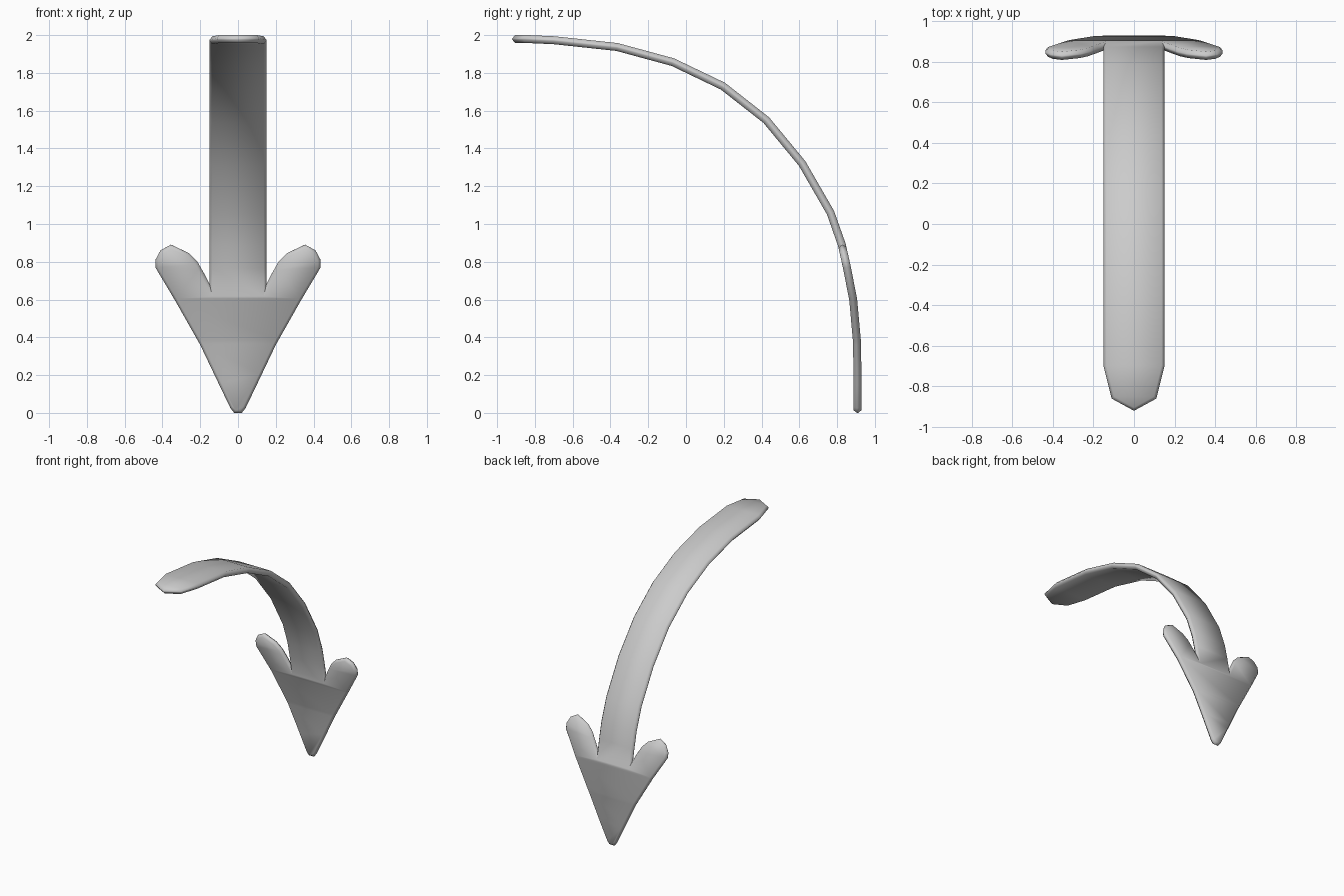
import bpy, bmesh
from mathutils import Vector

if "Cube" in bpy.data.objects:
    bpy.data.objects.remove(bpy.data.objects["Cube"])

# Centre line of the bent arrow in the side view (y, z), tail to tip
PATH = [Vector(p) for p in [
    (-0.92, 1.979), (-0.86, 1.980), (-0.70, 1.973), (-0.365, 1.937),
    (-0.07, 1.857), (0.195, 1.73), (0.425, 1.55), (0.615, 1.32),
    (0.765, 1.06), (0.825, 0.89), (0.852, 0.77), (0.885, 0.60),
    (0.905, 0.38), (0.908, 0.20), (0.908, 0.0)]]
LENGTH = [0.0]
for a, b in zip(PATH, PATH[1:]):
    LENGTH.append(LENGTH[-1] + (b - a).length)


def unit(i):
    """Averaged outward normal at a station of the centre line."""
    t = (PATH[min(i + 1, len(PATH) - 1)] - PATH[max(i - 1, 0)]).normalized()
    return Vector((-t.y, t.x))


NORMAL = [unit(i) for i in range(len(PATH))]


def locate(s):
    """Point and normal at arc length s."""
    s = max(0.0, min(s, LENGTH[-1]))
    i = 0
    while i < len(PATH) - 2 and s > LENGTH[i + 1]:
        i += 1
    f = (s - LENGTH[i]) / (LENGTH[i + 1] - LENGTH[i])
    return PATH[i].lerp(PATH[i + 1], f), NORMAL[i].lerp(NORMAL[i + 1], f)


def s_at_height(z):
    """Arc length where the lower part of the path has height z."""
    for i in range(2, len(PATH) - 1):
        a, b = PATH[i].y, PATH[i + 1].y
        if a >= z >= b:
            return LENGTH[i] + (a - z) / (a - b) * (LENGTH[i + 1] - LENGTH[i])
    return LENGTH[-1]


# Half outline: tail end, then barb and tip as (x, height)
half = [(0.0, 0.0), (0.11, LENGTH[1]), (0.15, LENGTH[2])]
half += [(x, s_at_height(z)) for x, z in [
    (0.15, 0.68), (0.175, 0.73), (0.215, 0.80), (0.26, 0.845), (0.355, 0.89),
    (0.41, 0.86), (0.437, 0.81), (0.437, 0.77), (0.33, 0.59), (0.20, 0.36),
    (0.10, 0.15), (0.04, 0.025), (0.02, 0.0)]]
outline = half + [(-x, s) for x, s in reversed(half) if x > 0]

# Flat sheet, cut across at every station so it can bend
bm = bmesh.new()
bm.faces.new([bm.verts.new((x, s, 0)) for x, s in outline])
for s in LENGTH[1:-1]:
    bmesh.ops.bisect_plane(bm, geom=bm.verts[:] + bm.edges[:] + bm.faces[:],
                           dist=1e-4, plane_co=(0, s, 0), plane_no=(0, 1, 0))
bmesh.ops.inset_region(bm, faces=bm.faces[:], thickness=0.014,
                       use_boundary=True, use_even_offset=True)

# Two faces joined along a thin rim, then bent onto the path
rim = {v for v in bm.verts if v.is_boundary}
front = bm.verts[:]
copy = bmesh.ops.duplicate(bm, geom=bm.verts[:] + bm.edges[:] + bm.faces[:])
twin = {v: copy["vert_map"][v] for v in front}
for v in front:
    x, s = v.co.x, v.co.y
    p, n = locate(s)
    h = 0.003 if v in rim else 0.021
    for w, side in ((v, 1), (twin[v], -1)):
        q = p + n * h * side
        w.co = (x, q.x, q.y)
bmesh.ops.bridge_loops(bm, edges=[e for e in bm.edges if e.is_boundary])
bmesh.ops.recalc_face_normals(bm, faces=bm.faces[:])

mesh = bpy.data.meshes.new("curved_arrow")
bm.to_mesh(mesh)
bm.free()
arrow = bpy.data.objects.new("curved_arrow", mesh)
bpy.context.collection.objects.link(arrow)
bpy.context.view_layer.objects.active = arrow
arrow.select_set(True)
bpy.ops.object.shade_smooth_by_angle(angle=1.0)
